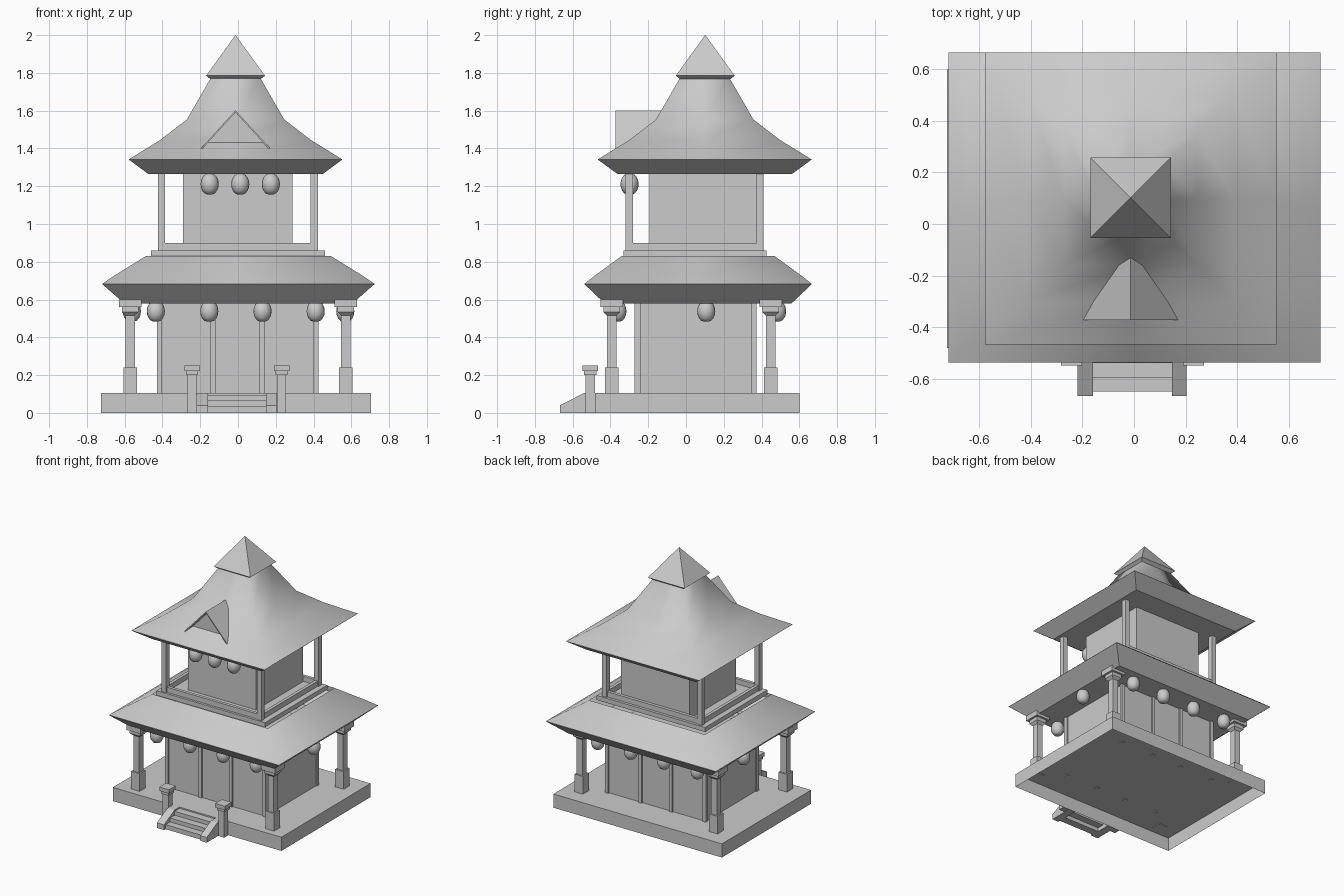
import bpy, bmesh
from mathutils import Vector

old = bpy.data.objects.get("Cube")
if old:
    bpy.data.objects.remove(old)

GREY = (0.6, 0.6, 0.6, 1)
mat = bpy.data.materials.new("plain_grey")
mat.use_nodes = True
mat.diffuse_color = GREY
mat.node_tree.nodes["Principled BSDF"].inputs["Base Color"].default_value = GREY


def finish(name, bm, smooth=False):
    bmesh.ops.recalc_face_normals(bm, faces=bm.faces)
    for f in bm.faces:
        f.smooth = smooth
    mesh = bpy.data.meshes.new(name)
    bm.to_mesh(mesh)
    bm.free()
    mesh.materials.append(mat)
    obj = bpy.data.objects.new(name, mesh)
    bpy.context.collection.objects.link(obj)
    return obj


def box(name, x0, x1, y0, y1, z0, z1, bottom=True):
    return rings(name, (x0 + x1) / 2, (y0 + y1) / 2,
                 [((x1 - x0) / 2, (y1 - y0) / 2, z) for z in (z0, z1)], bottom=bottom)


def rings(name, cx, cy, levels, smooth=False, bottom=True, top=True, mids=False):
    """Stack of rectangles (half width, half depth, height) joined into a skin."""
    bm = bmesh.new()
    outline = [(-1, -1), (1, -1), (1, 1), (-1, 1)]
    if mids:
        outline = [(-1, -1), (0, -1), (1, -1), (1, 0), (1, 1), (0, 1), (-1, 1), (-1, 0)]
    loops = [[bm.verts.new((cx + hx * u, cy + hy * v, z)) for u, v in outline]
             for hx, hy, z in levels]
    n = len(outline)
    for a, b in zip(loops, loops[1:]):
        for i in range(n):
            bm.faces.new((a[i], a[(i + 1) % n], b[(i + 1) % n], b[i]))
    if bottom:
        bm.faces.new(loops[0][::-1])
    if top:
        bm.faces.new(loops[-1])
    return finish(name, bm, smooth)


def extrude(name, outline, axis, start, end):
    """Extrude a closed outline along x (outline = y, z) or y (outline = x, z)."""
    bm = bmesh.new()
    place = (lambda p, t: (t, *p)) if axis == "x" else (lambda p, t: (p[0], t, p[1]))
    face = bm.faces.new([bm.verts.new(place(p, start)) for p in outline])
    out = bmesh.ops.extrude_face_region(bm, geom=[face])
    shift = Vector((end - start, 0, 0) if axis == "x" else (0, end - start, 0))
    bmesh.ops.translate(bm, vec=shift, verts=[v for v in out["geom"] if isinstance(v, bmesh.types.BMVert)])
    return finish(name, bm)


def lantern(x, y, z):
    bm = bmesh.new()
    bmesh.ops.create_uvsphere(bm, u_segments=16, v_segments=10, radius=1)
    for v in bm.verts:
        v.co = (x + v.co.x * 0.048, y + v.co.y * 0.048,
                z + max(-0.9, min(0.9, v.co.z)) * 0.06)
    return finish("lantern", bm, True)


# Hollow platform, open underneath, with steps
box("platform", -0.725, 0.705, -0.481, 0.6, 0, 0.105, bottom=False)
for x0, x1 in ((-0.22, -0.16), (0.148, 0.203)):
    extrude("stair_side", [(-0.668, 0), (-0.668, 0.04), (-0.54, 0.105), (-0.481, 0.105), (-0.481, 0)],
            "x", x0, x1)
for y, z in ((-0.65, 0.035), (-0.595, 0.065), (-0.54, 0.095)):
    box("stair_step", -0.16, 0.148, y, y + 0.059, z - 0.035, z)

# Newel posts beside the steps
for x in (-0.243, 0.231):
    rings("newel_post", x, -0.507,
          [(h, h, z) for h, z in ((0.024, 0), (0.024, 0.2), (0.032, 0.2), (0.032, 0.222),
                                  (0.041, 0.222), (0.041, 0.252))])

# Lower room with raised framing strips
box("lower_room", -0.42, 0.417, -0.262, 0.362, 0.105, 0.6)
for y0, y1 in ((-0.272, -0.242), (0.348, 0.374)):
    for x in (-0.417, -0.132, 0.128, 0.412):
        box("wall_strip", x - 0.013, x + 0.013, y0, y1, 0.1, 0.6)

# Porch pillars
pillar = [(0.036, 0.1), (0.036, 0.24), (0.025, 0.24), (0.025, 0.515), (0.03, 0.52),
          (0.043, 0.533), (0.043, 0.56), (0.059, 0.56), (0.059, 0.6)]
for x in (-0.571, 0.571):
    for y in (-0.393, 0.449):
        rings("porch_pillar", x, y, [(h, h, z) for h, z in pillar])

# Lower roof: smooth slope over a sloping soffit
rings("lower_roof", 0.002, 0.064,
      [(0.721, 0.602, 0.683), (0.655, 0.545, 0.728), (0.49, 0.405, 0.83)],
      smooth=True, bottom=False, top=False, mids=True)
rings("lower_soffit", 0.002, 0.064, [(0.721, 0.602, 0.682), (0.605, 0.495, 0.58)],
      bottom=False)

# Balcony floor, parapet and posts
box("balcony_floor", -0.46, 0.46, -0.33, 0.425, 0.825, 0.86)
for y in (-0.3, 0.392):
    box("parapet_long", -0.4, 0.4, y - 0.012, y + 0.012, 0.86, 0.9)
    for x in (-0.405, 0.404):
        box("balcony_post", x - 0.019, x + 0.019, y - 0.019, y + 0.019, 0.86, 1.27)
for x in (-0.405, 0.404):
    box("parapet_short", x - 0.012, x + 0.012, -0.3, 0.392, 0.86, 0.9)

# Upper room
box("upper_room", -0.29, 0.289, -0.193, 0.374, 0.83, 1.27)

# Upper roof with soffit and pyramid cap
CX, CY = -0.013, 0.099
rings("upper_roof", CX, CY,
      [(0.565, 0.566, 1.342), (0.4, 0.4, 1.444), (0.258, 0.258, 1.553), (0.13, 0.13, 1.775)],
      smooth=True, bottom=False, top=False, mids=True)
rings("upper_soffit", CX, CY, [(0.565, 0.566, 1.341), (0.462, 0.462, 1.265)], bottom=False)
rings("roof_cap", CX, CY + 0.003,
      [(h, h, z) for h, z in ((0.13, 1.765), (0.156, 1.785), (0.0005, 2))])

# Front gable: thin folded roof and a recessed panel
extrude("gable_roof", [(CX - 0.198, 1.385), (CX, 1.602), (CX + 0.198, 1.385),
                       (CX + 0.188, 1.385), (CX, 1.591), (CX - 0.188, 1.385)], "y", -0.372, -0.1)
extrude("gable_panel", [(CX - 0.187, 1.387), (CX, 1.592), (CX + 0.187, 1.387)], "y", -0.32, -0.3)

# Hanging lanterns
for x in (-0.435, -0.152, 0.13, 0.411):
    for y in (-0.363, 0.482):
        lantern(x, y, 0.538)
for x in (-0.562, 0.568):
    lantern(x, 0.107, 0.538)
for x in (-0.15, 0.012, 0.174):
    lantern(x, -0.299, 1.211)
